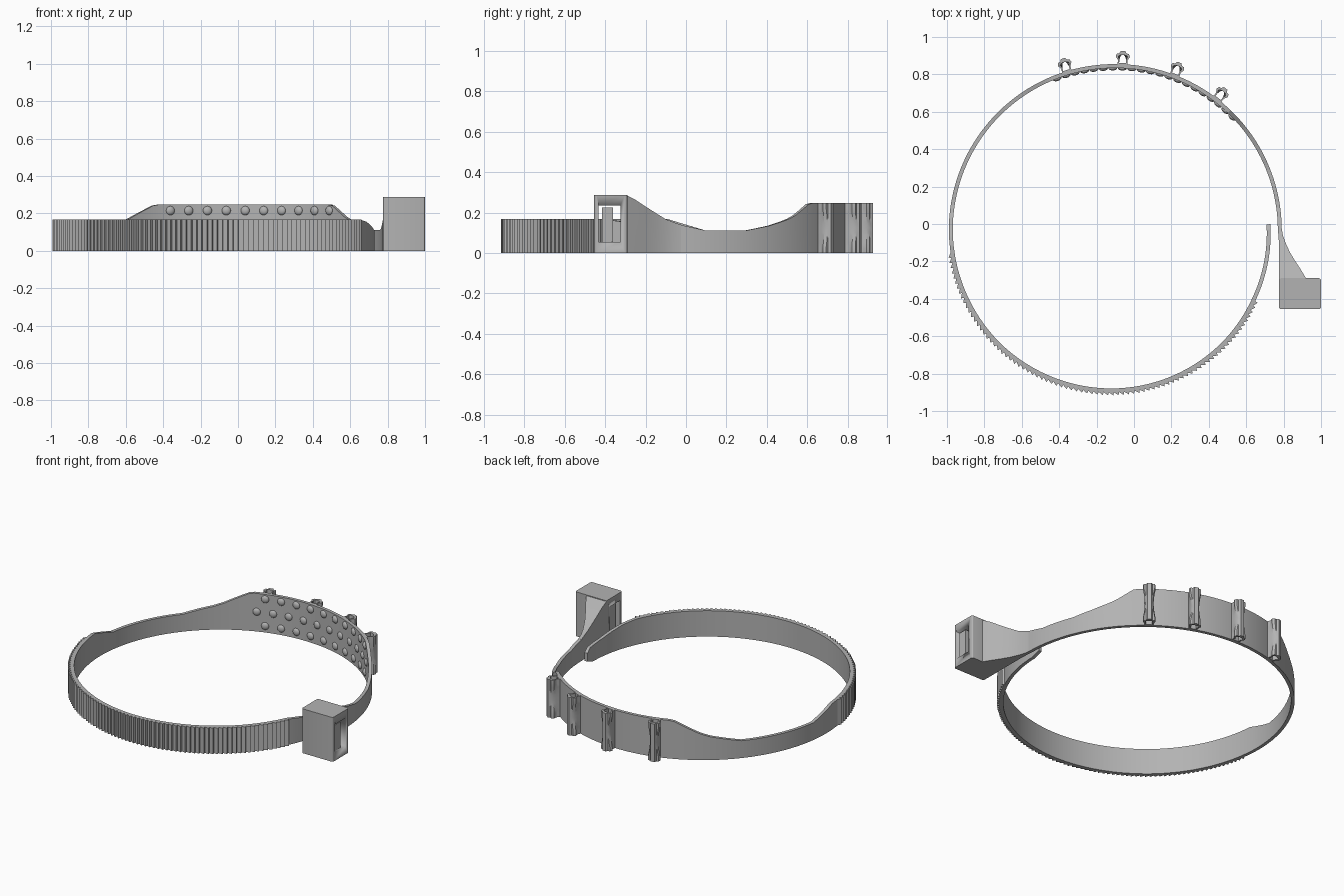
import bpy, bmesh, math
from mathutils import Vector, Matrix

cube = bpy.data.objects.get("Cube")
if cube:
    bpy.data.objects.remove(cube, do_unlink=True)

grey = bpy.data.materials.new("matte_grey")
grey.use_nodes = True
grey.diffuse_color = (0.45, 0.45, 0.45, 1)
grey.node_tree.nodes["Principled BSDF"].inputs["Base Color"].default_value = (0.45, 0.45, 0.45, 1)

CX, CY, THICK, WIDE = -0.10, -0.03, 0.021, 0.247


def finish(bm, name, smooth=25):
    bmesh.ops.recalc_face_normals(bm, faces=bm.faces)
    mesh = bpy.data.meshes.new(name)
    bm.to_mesh(mesh)
    bm.free()
    mesh.materials.append(grey)
    obj = bpy.data.objects.new(name, mesh)
    bpy.context.collection.objects.link(obj)
    bpy.ops.object.select_all(action="DESELECT")
    obj.select_set(True)
    bpy.context.view_layer.objects.active = obj
    if smooth:
        bpy.ops.object.shade_smooth_by_angle(angle=math.radians(smooth))
    return obj


def lerp_keys(keys, a):
    for (a0, v0), (a1, v1) in zip(keys, keys[1:]):
        if a <= a1:
            return v0 + (v1 - v0) * max(0, a - a0) / (a1 - a0)
    return keys[-1][1]


def polar(a, r, z):
    t = math.radians(a)
    return Vector((CX + r * math.cos(t), CY + r * math.sin(t), z))


def loft(name, sections, smooth=25):
    """Skin a row of equal-length closed sections and cap both ends."""
    bm = bmesh.new()
    rings = [[bm.verts.new(p) for p in s] for s in sections]
    n = len(rings[0])
    for r0, r1 in zip(rings, rings[1:]):
        for i in range(n):
            j = (i + 1) % n
            bm.faces.new((r0[i], r0[j], r1[j], r1[i]))
    bm.faces.new(rings[0])
    bm.faces.new(rings[-1])
    return finish(bm, name, smooth)


def box(name, lo, hi, bevel=0):
    bm = bmesh.new()
    lo, hi = Vector(lo), Vector(hi)
    bmesh.ops.create_cube(bm, size=1, matrix=Matrix.LocRotScale((lo + hi) / 2, None, hi - lo))
    if bevel:
        edges = [e for e in bm.edges if abs(e.verts[0].co.z - e.verts[1].co.z) > 0.1]
        bmesh.ops.bevel(bm, geom=edges, offset=bevel, segments=3, profile=0.5, affect="EDGES")
    return finish(bm, name)


# Band: spiral strap with varying height and a toothed front stretch
radius = [(0, 0.89), (90, 0.885), (180, 0.89), (225, 0.885), (270, 0.87),
          (315, 0.85), (333, 0.84), (362, 0.83)]
height = [(0, 0.14), (8, 0.112), (22, 0.112), (30, 0.135), (37, 0.165), (40, 0.185), (46, 0.242),
          (48, WIDE), (112, WIDE), (114, 0.242), (124, 0.17), (128, 0.15), (140, 0.112),
          (172, 0.112), (184, 0.168), (333, 0.168), (340, 0.155), (346, 0.135),
          (352, 0.115), (360, 0.1), (362, 0.075)]
foot = [(0, 0), (358, 0), (362, 0.02)]
TOOTH_START, TOOTH_END, TEETH, TOOTH_H = 188, 333, 80, 0.016
stations = [(a, 0) for a in range(0, TOOTH_START, 2)]
step = (TOOTH_END - TOOTH_START) / TEETH
for i in range(TEETH):
    a = TOOTH_START + i * step
    stations += [(a, 0), (a + step * 0.85, TOOTH_H)]
stations += [(a, 0) for a in range(TOOTH_END, 363)]
sections = []
for a, tooth in stations:
    r, top, low = lerp_keys(radius, a), lerp_keys(height, a), lerp_keys(foot, a)
    sections.append([polar(a, r - THICK, low), polar(a, r + tooth, low),
                     polar(a, r + tooth, top), polar(a, r - THICK, top)])
loft("band", sections, 20)

# Neck: flares and rises from the band into the head
neck = []
for y, x0, x1, z in [(-0.025, 0.769, 0.79, 0.14), (-0.06, 0.772, 0.796, 0.152),
                     (-0.1, 0.775, 0.81, 0.167), (-0.15, 0.775, 0.833, 0.198),
                     (-0.2, 0.775, 0.863, 0.23), (-0.25, 0.775, 0.896, 0.263),
                     (-0.30, 0.775, 0.925, 0.288)]:
    neck.append([(x0, y, 0), (x1, y, 0), (x1, y, z), (x0, y, z)])
loft("neck", neck)

# Locking head: block with a slot through it and a pawl inside
head = box("head", (0.775, -0.455, 0), (1.0, -0.29, 0.288), 0.012)
slot = box("slot_cutter", (0.7, -0.432, 0.055), (1.1, -0.325, 0.236))
slot.hide_render = True
slot.hide_set(True)
cut = head.modifiers.new("slot", "BOOLEAN")
cut.operation = "DIFFERENCE"
cut.solver = "EXACT"
cut.object = slot
bpy.context.view_layer.objects.active = head
bpy.ops.object.modifier_apply(modifier="slot")
bpy.data.objects.remove(slot, do_unlink=True)
box("pawl", (0.80, -0.417, 0.05), (0.99, -0.362, 0.224))

# Clips: hollow loops on the outside of the wide back section
half = [(0.026, -0.008), (0.026, 0.022), (0.038, 0.04), (0.032, 0.056),
        (0.019, 0.058), (0.012, 0.071)]
inner_half = [(0.018, 0.006), (0.018, 0.024), (0.025, 0.04), (0.018, 0.047),
              (0.012, 0.048), (0.006, 0.05)]
outer = half + [(-t, n) for t, n in reversed(half)]
inner = inner_half + [(-t, n) for t, n in reversed(inner_half)]
LEVELS = 10
for k, a in enumerate((107, 87.5, 69, 52)):
    bm = bmesh.new()
    t = math.radians(a)
    out = Vector((math.cos(t), math.sin(t), 0))
    side = Vector((-math.sin(t), math.cos(t), 0))
    base = polar(a, lerp_keys(radius, a), 0)
    levels = []
    for i in range(LEVELS + 1):
        f = i / LEVELS
        pinch = 0.012 * max(0, math.sin(math.pi * (f - 0.1) / 0.8))
        rings = []
        for loop in (outer, inner):
            ring = []
            for s, n in loop:
                if 0.03 < n < 0.057:
                    s -= math.copysign(min(pinch, abs(s) * 0.5), s)
                ring.append(bm.verts.new(base + side * s + out * n + Vector((0, 0, f * WIDE))))
            rings.append(ring)
        levels.append(rings)
    count = len(outer)
    for i in range(count):
        j = (i + 1) % count
        for lo, hi in zip(levels, levels[1:]):
            for r in (0, 1):
                bm.faces.new((lo[r][i], lo[r][j], hi[r][j], hi[r][i]))
        for o, n in (levels[0], levels[-1]):
            bm.faces.new((o[i], o[j], n[j], n[i]))
    finish(bm, f"clip_{k + 1}")

# Grip bumps: three staggered rows of domes on the inside
bm = bmesh.new()
SPACING = 6.7
for z, first, count in ((0.215, 47.3, 10), (0.128, 44, 11), (0.042, 47.3, 10)):
    for i in range(count):
        a = first + i * SPACING
        pos = polar(a, lerp_keys(radius, a) - THICK, z)
        turn = Matrix.Rotation(math.radians(a), 4, "Z")
        bmesh.ops.create_uvsphere(bm, u_segments=16, v_segments=10, radius=0.024,
                                  matrix=Matrix.Translation(pos) @ turn @ Matrix.Diagonal((0.55, 1, 1, 1)))
finish(bm, "grip_bumps", 40)
